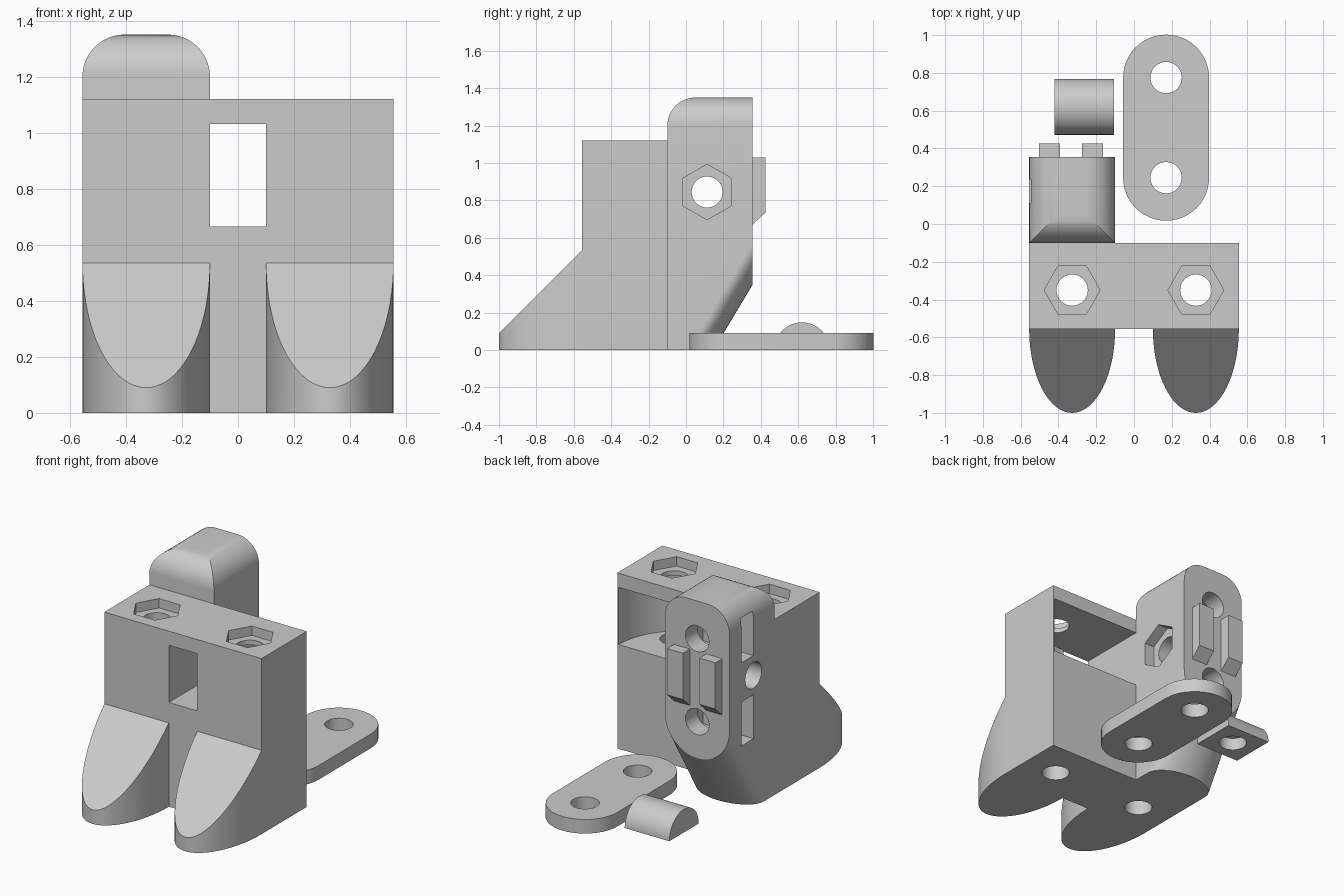
import bpy, bmesh, math

cube = bpy.data.objects.get("Cube")
if cube:
    bpy.data.objects.remove(cube, do_unlink=True)

grey = bpy.data.materials.new("plain grey")
grey.use_nodes = True
COLOUR = (0.6, 0.6, 0.6, 1)
grey.diffuse_color = COLOUR
grey.node_tree.nodes["Principled BSDF"].inputs["Base Color"].default_value = COLOUR

HALF = 0.555            # half width of the block
MID = 0.3275            # x offset of toes, bolts and clamp
RAD = 0.2275            # half width of toes, clamp and plate
BOLT = 0.083
NUT = 0.148
BACK = 0.355            # rear face of the clamp


def make(name, bm):
    bmesh.ops.recalc_face_normals(bm, faces=bm.faces)
    mesh = bpy.data.meshes.new(name)
    bm.to_mesh(mesh)
    bm.free()
    mesh.materials.append(grey)
    ob = bpy.data.objects.new(name, mesh)
    bpy.context.collection.objects.link(ob)
    return ob


def prism(name, outline, lo, hi, axis="z"):
    """Extrude a flat outline along an axis from lo to hi."""
    place = {"x": lambda a, b, t: (t, a, b),
             "y": lambda a, b, t: (a, t, b),
             "z": lambda a, b, t: (a, b, t)}[axis]
    bm = bmesh.new()
    low = [bm.verts.new(place(a, b, lo)) for a, b in outline]
    high = [bm.verts.new(place(a, b, hi)) for a, b in outline]
    bm.faces.new(low)
    bm.faces.new(high)
    n = len(low)
    for i in range(n):
        j = (i + 1) % n
        bm.faces.new((low[i], low[j], high[j], high[i]))
    return make(name, bm)


def arc(cx, cy, rx, ry, start, end, steps=24):
    out = []
    for i in range(steps + 1):
        t = math.radians(start + (end - start) * i / steps)
        out.append((cx + rx * math.cos(t), cy + ry * math.sin(t)))
    return out


def ring(cx, cy, r, n=32, turn=0):
    return arc(cx, cy, r, r, turn, turn + 360, n)[:-1]


def rect(a0, a1, b0, b1):
    return [(a0, b0), (a1, b0), (a1, b1), (a0, b1)]


def cut(target, cutters):
    for c in cutters:
        c.hide_render = True
        mod = target.modifiers.new("cut", "BOOLEAN")
        mod.operation = "DIFFERENCE"
        mod.solver = "EXACT"
        mod.object = c
        bpy.context.view_layer.objects.active = target
        bpy.ops.object.modifier_apply(modifier=mod.name)
        bpy.data.objects.remove(c, do_unlink=True)


def smooth(ob):
    bpy.ops.object.select_all(action="DESELECT")
    ob.select_set(True)
    bpy.context.view_layer.objects.active = ob
    bpy.ops.object.shade_smooth_by_angle(angle=math.radians(25))


# Main block with window, rounded rear cavity, bolt holes and nut pockets
block = prism("main_block", rect(-HALF, HALF, -HALF, -0.1), 0, 1.12)
cavity = [(-0.1, 0), (-0.1, -0.7), (0.1, -0.7)]
cavity += arc(0.1, -0.1, 0.445, 0.445, -90, 0) + [(0.545, 0)]
cutters = [prism("cavity_cutter", cavity, 0.665, 1.03)]
for side in (-1, 1):
    cutters.append(prism("bolt_cutter", ring(side * MID, -0.35, BOLT), -0.1, 1.3))
    cutters.append(prism("nut_cutter", ring(side * MID, -0.35, NUT, 6), 1.06, 1.3))
cut(block, cutters)
smooth(block)

# Sloping half-elliptical toes
for name, side in (("right_toe", -1), ("left_toe", 1)):
    toe = prism(name, arc(side * MID, -HALF, RAD, 0.445, 180, 360, 40), 0, 0.8)
    bm = bmesh.new()
    bm.from_mesh(toe.data)
    bmesh.ops.bisect_plane(bm, geom=bm.verts[:] + bm.edges[:] + bm.faces[:],
                           plane_co=(0, -1, 0.09), plane_no=(0, -1, 1),
                           clear_outer=True)
    bmesh.ops.holes_fill(bm, edges=[e for e in bm.edges if e.is_boundary])
    bmesh.ops.recalc_face_normals(bm, faces=bm.faces)
    bm.to_mesh(toe.data)
    bm.free()
    smooth(toe)

# Rear clamp: rolled top edges, round lower back that slants to the ground
x0, x1 = -MID - RAD, -MID + RAD
points = [(x, -0.1, 0) for x in (x0, x1)]
for inset, z in arc(0.15, 1.2, -0.15, 0.15, 0, 90, 12):
    for x in (x0 + inset, x1 - inset):
        points += [(x, -0.1 + inset, z), (x, BACK, z)]
for x, z in arc(-MID, 0.575, RAD, RAD, 180, 360, 32):
    points += [(x, BACK, z), (x, BACK - 0.6 * z, 0)]
bm = bmesh.new()
for p in points:
    bm.verts.new(p)
bmesh.ops.convex_hull(bm, input=bm.verts)
bmesh.ops.dissolve_limit(bm, angle_limit=0.01, verts=bm.verts, edges=bm.edges)
clamp = make("rear_clamp", bm)
cutters = [prism("cross_cutter", ring(0.113, 0.845, BOLT), -0.8, 0.1, "x"),
           prism("cross_nut_cutter", ring(0.113, 0.845, NUT, 6, 90), -0.17, 0.1, "x")]
for z in (0.845 - 0.265, 0.845 + 0.265):
    cutters.append(prism("rear_bolt_cutter", ring(-MID, z, BOLT), 0, 0.6, "y"))
    cutters.append(prism("nut_slot_cutter", rect(0.112, 0.235, z - 0.14, z + 0.14),
                         -0.8, -0.2, "x"))
cut(clamp, cutters)
smooth(clamp)

# Two raised bars on the back of the clamp
bar = [(BACK - 0.01, 0.665), (BACK, 0.67), (0.425, 0.735), (0.425, 1.03), (BACK - 0.01, 1.03)]
for name, x in (("outer_bar", -0.448), ("inner_bar", -0.22)):
    prism(name, bar, x - 0.056, x + 0.056, "x")

# Loose cover plate
outline = arc(0.17, 0.775, RAD, RAD, 0, 180) + arc(0.17, 0.245, RAD, RAD, 180, 360)
plate = prism("cover_plate", outline, 0, 0.09)
cut(plate, [prism("plate_cutter", ring(0.17, y, BOLT), -0.1, 0.2) for y in (0.245, 0.775)])
smooth(plate)

# Loose half-round pad with a blind hole underneath
pad = prism("half_round_pad", arc(0.62, 0, 0.148, 0.148, 0, 180, 32), -0.42, -0.105, "x")
cut(pad, [prism("pad_cutter", ring(-0.2625, 0.62, BOLT), -0.1, 0.08)])
smooth(pad)
